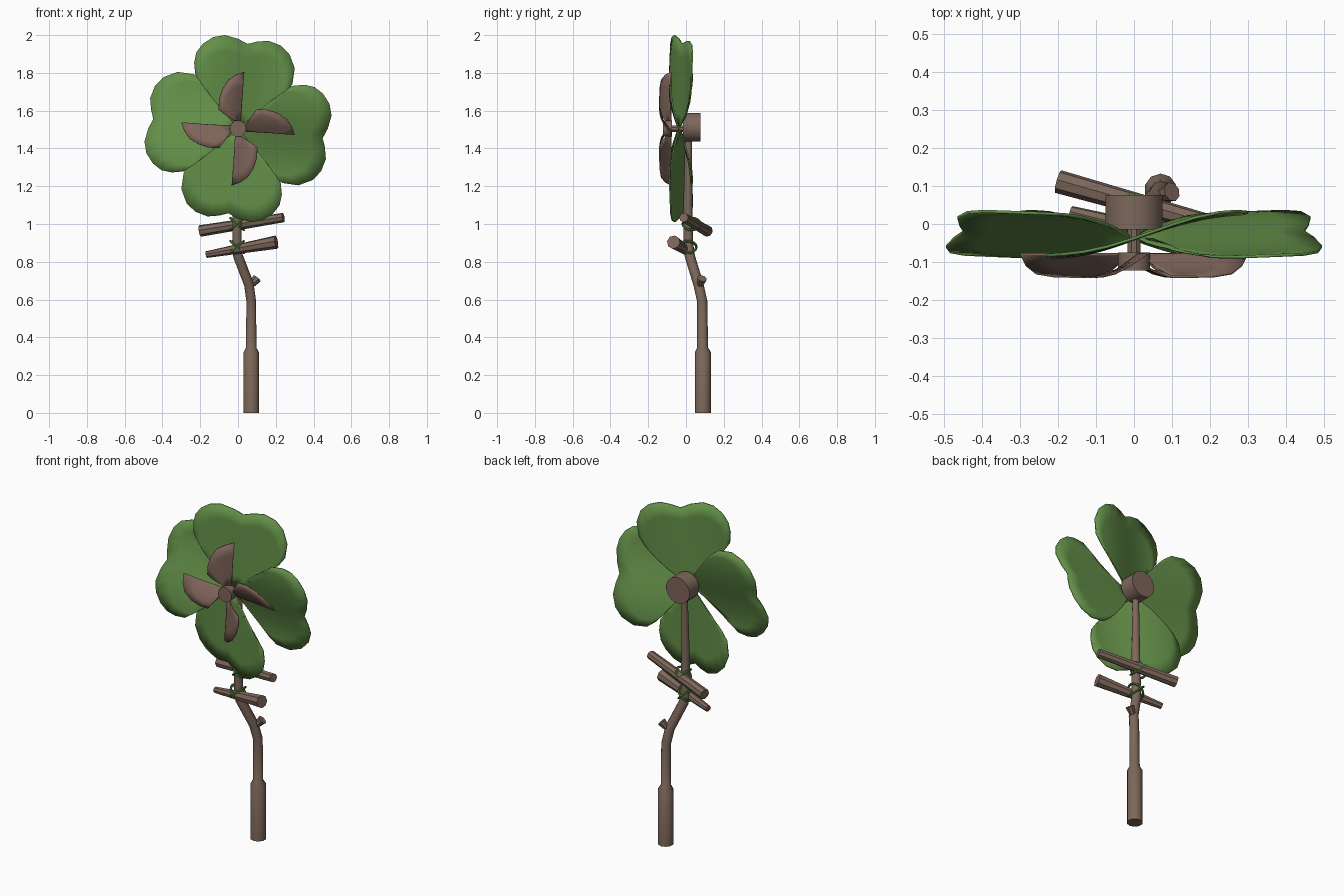
import bpy, bmesh, math
from mathutils import Vector, Matrix

if "Cube" in bpy.data.objects:
    bpy.data.objects.remove(bpy.data.objects["Cube"], do_unlink=True)

HUB_Z = 1.505


def material(name, rgb):
    m = bpy.data.materials.new(name)
    m.use_nodes = True
    m.diffuse_color = (*rgb, 1)
    m.node_tree.nodes["Principled BSDF"].inputs["Base Color"].default_value = (*rgb, 1)
    return m


bark = material("bark brown", (0.205, 0.138, 0.103))
cut_wood = material("cut wood", (0.21, 0.128, 0.102))
leaf_green = material("leaf green", (0.125, 0.275, 0.065))
vine_green = material("vine green", (0.085, 0.235, 0.04))


def finish(name, bm, mats):
    bmesh.ops.recalc_face_normals(bm, faces=bm.faces)
    mesh = bpy.data.meshes.new(name)
    bm.to_mesh(mesh)
    bm.free()
    ob = bpy.data.objects.new(name, mesh)
    bpy.context.collection.objects.link(ob)
    for m in mats:
        mesh.materials.append(m)
    smooth(ob)
    return ob


def smooth(ob):
    bpy.ops.object.select_all(action='DESELECT')
    ob.select_set(True)
    bpy.context.view_layer.objects.active = ob
    bpy.ops.object.shade_smooth_by_angle(angle=math.radians(40))


def tube(name, path, sides=8):
    """Capped round tube through (x, y, z, radius) stations, with cut-wood ends."""
    bm = bmesh.new()
    pts = [Vector(p[:3]) for p in path]
    rings = []
    for i, p in enumerate(path):
        tangent = pts[min(i + 1, len(pts) - 1)] - pts[max(i - 1, 0)]
        turn = Vector((0, 0, 1)).rotation_difference(tangent)
        ring = []
        for k in range(sides):
            a = math.tau * (k + 0.5) / sides
            ring.append(bm.verts.new(pts[i] + turn @ Vector((math.cos(a), math.sin(a), 0)) * p[3]))
        rings.append(ring)
    for a, b in zip(rings, rings[1:]):
        for k in range(sides):
            n = (k + 1) % sides
            bm.faces.new((a[k], a[n], b[n], b[k]))
    for ring in (rings[0], rings[-1]):
        bm.faces.new(ring).material_index = 1
    return finish(name, bm, (bark, cut_wood))


def sheet(name, root, outline, depth, thickness, mat, turn, rings=6):
    """Curved thin sheet fanned from its root to an outline, spun about the hub."""
    bm = bmesh.new()
    root = Vector(root)

    def vert(p):
        return bm.verts.new((p.x, depth(p.x, p.y), p.y))

    centre = vert(root)
    rows = [[vert(root.lerp(Vector(o), r / rings)) for o in outline] for r in range(1, rings + 1)]
    for k in range(len(outline) - 1):
        bm.faces.new((centre, rows[0][k], rows[0][k + 1]))
        for a, b in zip(rows, rows[1:]):
            bm.faces.new((a[k], b[k], b[k + 1], a[k + 1]))
    spin = Matrix.Translation((0, 0, HUB_Z)) @ Matrix.Rotation(turn, 4, 'Y')
    bmesh.ops.transform(bm, matrix=spin, verts=bm.verts)
    ob = finish(name, bm, (mat,))
    solid = ob.modifiers.new("thickness", 'SOLIDIFY')
    solid.thickness = thickness
    solid.offset = 0
    return ob


# Stem: thick handle, bent neck and straight upper part
tube("stem", [
    (0.07, 0.09, 0, 0.043), (0.07, 0.09, 0.32, 0.043), (0.07, 0.088, 0.345, 0.029),
    (0.07, 0.086, 0.59, 0.027), (0.058, 0.066, 0.68, 0.027), (0.0, 0.02, 0.83, 0.027),
    (-0.006, 0.012, 0.9, 0.026), (-0.004, 0.01, 1.1, 0.024), (0, 0.014, 1.46, 0.018)], 10)
tube("twig_stub", [(0.055, 0.065, 0.665, 0.016), (0.082, 0.078, 0.69, 0.02),
                   (0.1, 0.085, 0.712, 0.026)])

# Cross sticks
tube("upper_stick", [(-0.2, 0.112, 0.963, 0.031), (0.24, -0.012, 1.034, 0.025)])
tube("lower_stick", [(-0.167, 0.03, 0.838, 0.018), (0.203, -0.066, 0.904, 0.036)])

# Vine lashings: two tilted loops crossing at each stick
for label, y, z in (("upper", 0.03, 1.0), ("lower", 0.008, 0.878)):
    for side, tilt in (("left", 42), ("right", -42)):
        bpy.ops.mesh.primitive_torus_add(
            major_segments=16, minor_segments=6, major_radius=0.047, minor_radius=0.007,
            location=(-0.005, y, z), rotation=(0, math.radians(tilt), 0))
        loop = bpy.context.object
        loop.name = f"{label}_lashing_{side}"
        loop.data.materials.append(vine_green)
        smooth(loop)

# Hub, axle and front pin
tube("hub", [(0, -0.015, HUB_Z + 0.007, 0.077), (0, 0.077, HUB_Z + 0.007, 0.077)], 16)
tube("axle", [(0, -0.08, HUB_Z, 0.018), (0, 0.0, HUB_Z, 0.018)])
tube("front_pin", [(0, -0.122, HUB_Z, 0.044), (0, -0.075, HUB_Z, 0.044)], 12)

# Heart-shaped leaves and curved blades
leaf_outline = [
    (0.04, 0.02), (0.12, 0.075), (0.2, 0.14), (0.25, 0.185), (0.288, 0.235), (0.3, 0.32),
    (0.272, 0.395), (0.225, 0.44), (0.16, 0.465), (0.1, 0.46), (0.05, 0.448),
    (0, 0.475), (-0.07, 0.495), (-0.13, 0.485), (-0.185, 0.45), (-0.22, 0.405),
    (-0.232, 0.35), (-0.226, 0.285), (-0.17, 0.205), (-0.095, 0.127), (-0.005, 0.05)]
blade_outline = [
    (0.015, 0.04), (0.022, 0.17), (0.032, 0.3), (-0.01, 0.285), (-0.05, 0.258),
    (-0.082, 0.21), (-0.1, 0.155), (-0.103, 0.1), (-0.06, 0.07), (-0.025, 0.045)]


def leaf_depth(s, t):
    across = max(-1, min(1, (s - 0.1 * t) / 0.25))
    return -0.04 + 0.04 * t + 0.058 * math.sin(across * math.pi / 2)


def blade_depth(s, t):
    across = max(0, min(1, (0.01 + 0.07 * t - s) / 0.12))
    return -0.079 - 0.06 * math.sin(across * math.pi / 2)


for i, where in enumerate(("top", "left", "bottom", "right")):
    turn = i * math.pi / 2
    sheet(f"{where}_leaf", (0, 0.005), leaf_outline, leaf_depth, 0.008, leaf_green, turn)
    sheet(f"{where}_blade", (0, 0.03), blade_outline, blade_depth, 0.006, cut_wood, turn, 4)
